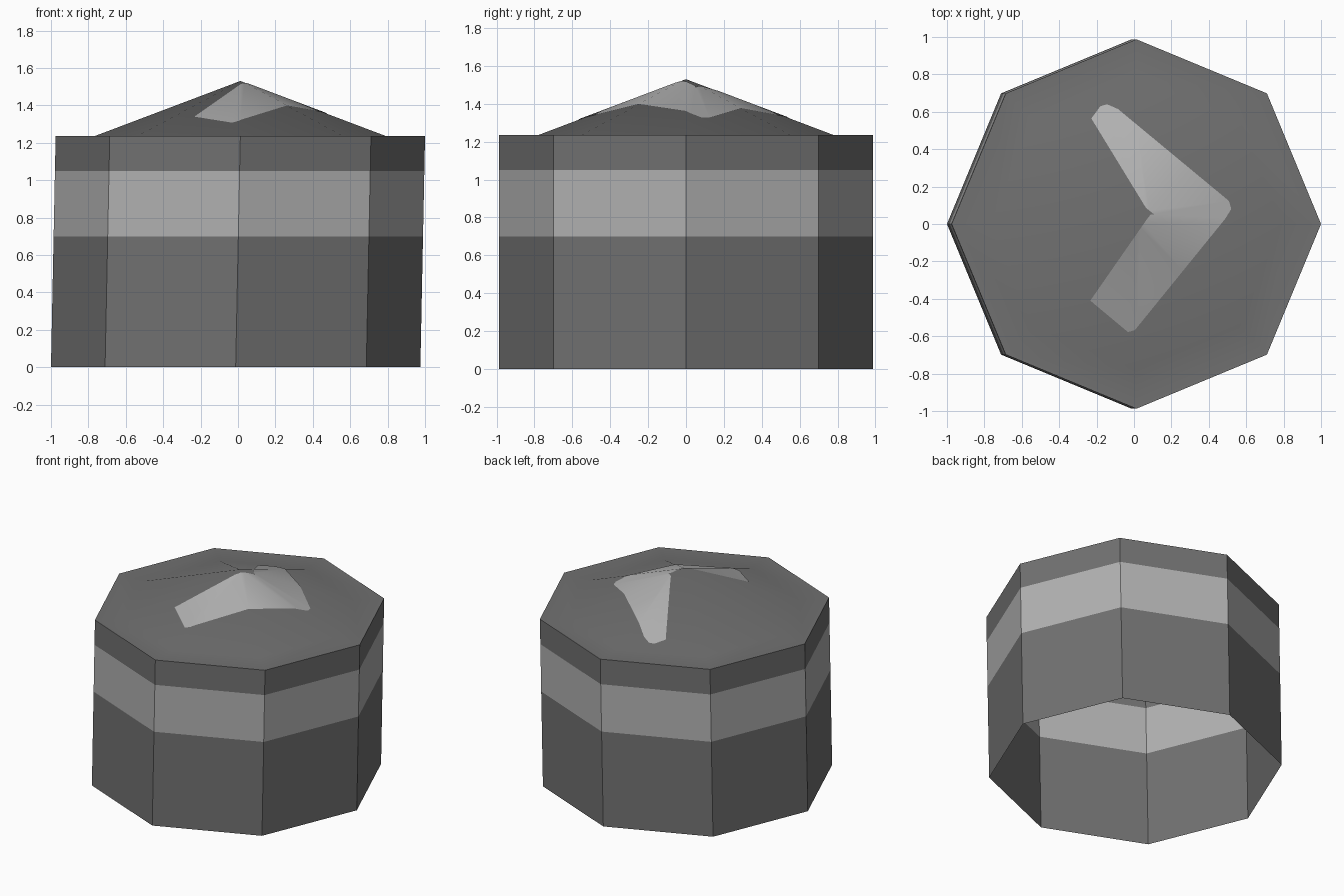
import bpy, bmesh, math
from mathutils import Vector

if "Cube" in bpy.data.objects:
    bpy.data.objects.remove(bpy.data.objects["Cube"])

R, LEAN, WALL_H = 0.9875, 0.0125, 1.235


def material(name, v):
    m = bpy.data.materials.new(name)
    m.diffuse_color = (v, v, v, 1)
    m.use_nodes = True
    m.node_tree.nodes["Principled BSDF"].inputs["Base Color"].default_value = m.diffuse_color
    return m


dark = material("dark grey", 0.165)
light = material("light grey", 0.44)


def ring(bm, radius, z, cx):
    return [bm.verts.new((cx + radius * math.cos(i * math.pi / 4),
                          radius * math.sin(i * math.pi / 4), z)) for i in range(8)]


def bridge(bm, a, b):
    return [bm.faces.new((a[i], a[(i + 1) % 8], b[(i + 1) % 8], b[i])) for i in range(8)]


def finish(bm, name, mats, smooth=False):
    for f in bm.faces:
        f.smooth = smooth
    me = bpy.data.meshes.new(name)
    bm.to_mesh(me)
    bm.free()
    for m in mats:
        me.materials.append(m)
    ob = bpy.data.objects.new(name, me)
    bpy.context.collection.objects.link(ob)


# Slightly leaning octagonal wall, open below, with a light band
bm = bmesh.new()
heights = [0, 0.70, 1.05, WALL_H]
rings = [ring(bm, R, z, LEAN * (2 * z / WALL_H - 1)) for z in heights]
for k in range(3):
    for f in bridge(bm, rings[k], rings[k + 1]):
        f.material_index = 1 if k == 1 else 0
finish(bm, "wall", [dark, light])


# Roof: flat rim and a low eight-sided cone
def roof_mesh(dz=0):
    bm = bmesh.new()
    outer = ring(bm, R, WALL_H + dz, LEAN)
    inner = ring(bm, 0.78, WALL_H + dz, LEAN)
    apex = bm.verts.new((LEAN, 0, 1.53 + dz))
    bridge(bm, outer, inner)
    for i in range(8):
        bm.faces.new((inner[i], inner[(i + 1) % 8], apex))
    return bm


finish(roof_mesh(), "roof", [dark], True)

# Chevron arms (counter-clockwise outlines), clipped out of the roof surface
arms = {
    "upper": [(0.52, 0.08), (0.508, 0.123), (-0.086, 0.615), (-0.144, 0.64), (-0.18, 0.63),
              (-0.326, 0.43), (-0.326, 0.396), (0.064, 0.086), (0.086, 0.05)],
    "lower": [(0.52, 0.08), (0.086, 0.05), (0.07, 0.027), (-0.246, -0.358), (-0.25, -0.396),
              (-0.032, -0.578), (0.005, -0.567), (0.487, 0.027)],
}
for arm, pts in arms.items():
    for side, dz in (("outside", 0.003), ("inside", -0.003)):
        bm = roof_mesh(dz)
        for (x0, y0), (x1, y1) in zip(pts, pts[1:] + pts[:1]):
            bmesh.ops.bisect_plane(bm, geom=bm.verts[:] + bm.edges[:] + bm.faces[:],
                                   plane_co=Vector((x0, y0, 0)),
                                   plane_no=Vector((y1 - y0, x0 - x1, 0)).normalized(),
                                   clear_outer=True)
        finish(bm, f"chevron_{arm}_{side}", [light], True)
